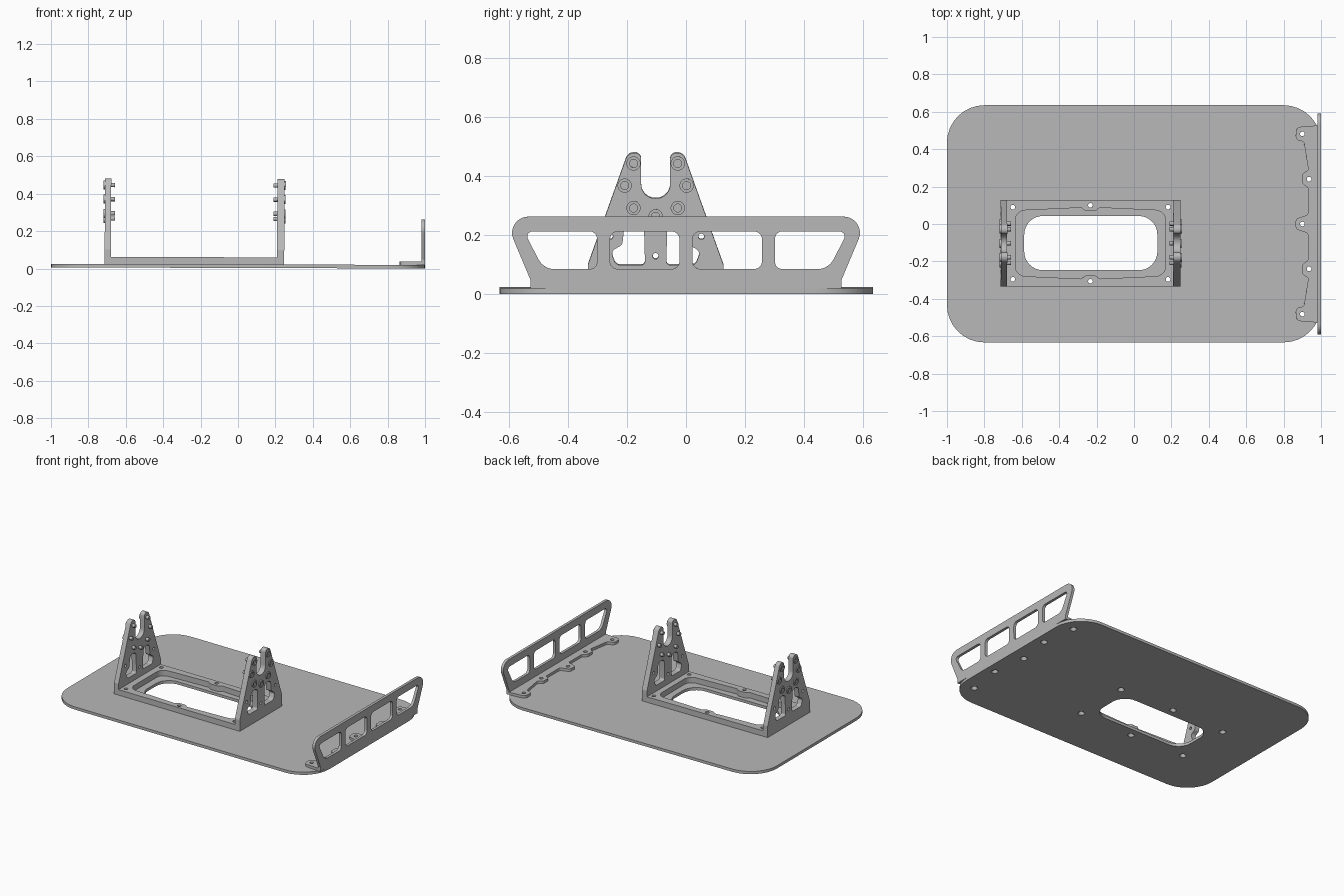
import bpy, bmesh, math
from mathutils import Matrix, Vector

if "Cube" in bpy.data.objects:
    bpy.data.objects.remove(bpy.data.objects["Cube"], do_unlink=True)

grey = bpy.data.materials.new("Satin grey")
colour = (0.48, 0.48, 0.48, 1)
grey.diffuse_color = colour
grey.use_nodes = True
grey.node_tree.nodes["Principled BSDF"].inputs["Base Color"].default_value = colour

# The whole assembly leans very slightly, resting on its +x edge
LEAN = 0.003
TILT = Matrix.Translation((0, 0, LEAN)) @ Matrix.Rotation(LEAN, 4, 'Y')
# Sends profile (u, v, depth) to (y, z, x)
SIDEWAYS = Matrix(((0, 0, 1, 0), (1, 0, 0, 0), (0, 1, 0, 0), (0, 0, 0, 1)))


def rounded(corners, steps=8):
    """Closed outline from (x, y, radius) corners."""
    points = []
    for i, (x, y, r) in enumerate(corners):
        p = Vector((x, y))
        if r == 0:
            points.append(p)
            continue
        a = (Vector(corners[i - 1][:2]) - p).normalized()
        b = (Vector(corners[(i + 1) % len(corners)][:2]) - p).normalized()
        half = a.angle(b) / 2
        centre = p + (a + b).normalized() * r / math.sin(half)
        start = p + a * r / math.tan(half) - centre
        end = p + b * r / math.tan(half) - centre
        sweep = math.atan2(start.x * end.y - start.y * end.x, start.dot(end))
        for k in range(steps + 1):
            t = sweep * k / steps
            c, s = math.cos(t), math.sin(t)
            points.append(centre + Vector((c * start.x - s * start.y,
                                           s * start.x + c * start.y)))
    return points


def box(x0, x1, y0, y1, r):
    return rounded([(x0, y0, r), (x1, y0, r), (x1, y1, r), (x0, y1, r)])


def circle(x, y, r, n=32):
    return [Vector((x + r * math.cos(2 * math.pi * k / n),
                    y + r * math.sin(2 * math.pi * k / n))) for k in range(n)]


def mirrored(half, axis):
    """Half an outline plus its reflection across coordinate `axis` = 0."""
    flip = [(-x, y, r) if axis == 0 else (x, -y, r) for x, y, r in half]
    return half + flip[::-1]


def shift(points, dx, dy):
    return [p + Vector((dx, dy)) for p in points]


def extrude(name, loops, low, high, sideways=False, sinks=()):
    """Sheet with holes: fill the loops and extrude from low to high."""
    curve = bpy.data.curves.new(name + " profile", 'CURVE')
    curve.dimensions = '2D'
    curve.fill_mode = 'BOTH'
    curve.extrude = (high - low) / 2
    for loop in loops:
        spline = curve.splines.new('POLY')
        spline.points.add(len(loop) - 1)
        for point, p in zip(spline.points, loop):
            point.co = (p.x, p.y, 0, 1)
        spline.use_cyclic_u = True
    temp = bpy.data.objects.new(name + " temp", curve)
    mesh = bpy.data.meshes.new_from_object(temp)
    bpy.data.objects.remove(temp)
    bpy.data.curves.remove(curve)
    mesh.name = name
    bm = bmesh.new()
    bm.from_mesh(mesh)
    bmesh.ops.remove_doubles(bm, verts=bm.verts, dist=0.00005)
    # Countersinks: widen the lower rims of the screw holes
    for v in bm.verts:
        for x, y in sinks:
            d = v.co.xy - Vector((x, y))
            if v.co.z < 0 and d.length < 0.016:
                v.co.x, v.co.y = x + d.x * 1.8, y + d.y * 1.8
                break
    bmesh.ops.translate(bm, verts=bm.verts, vec=(0, 0, (low + high) / 2))
    bm.transform(TILT @ SIDEWAYS if sideways else TILT)
    bmesh.ops.recalc_face_normals(bm, faces=bm.faces)
    bm.to_mesh(mesh)
    bm.free()
    mesh.materials.clear()
    mesh.materials.append(grey)
    mesh.polygons.foreach_set("material_index", [0] * len(mesh.polygons))
    mesh.polygons.foreach_set("use_smooth", [True] * len(mesh.polygons))
    mesh.set_sharp_from_angle(angle=math.radians(30))
    obj = bpy.data.objects.new(name, mesh)
    bpy.context.collection.objects.link(obj)
    return obj


CX, CY = -0.233, -0.103      # cradle centre
BASE = 0.019                 # base plate thickness
HOLE = 0.0125

# Screw positions
frame_screws = [(CX + sx * 0.415, CY + sy * 0.193) for sx in (-1, 1) for sy in (-1, 1)]
frame_screws += [(CX, CY + sy * 0.203) for sy in (-1, 1)]
rail_screws = [(0.9, 0), (0.9, 0.482), (0.9, -0.482), (0.936, 0.24), (0.936, -0.24)]


def holes(spots, r=HOLE):
    return [circle(x, y, r, 20) for x, y in spots]


# Base plate with window and countersunk holes
screws = frame_screws + rail_screws
extrude("base_plate",
        [box(-1, 1, -0.633, 0.635, 0.2), box(-0.587, 0.125, -0.247, 0.043, 0.1)]
        + holes(screws), 0, BASE, sinks=screws)

# Cradle frame, opening bulges inward around the middle screws
quarter = [(0.402, 0.174, 0.055), (0.05, 0.19, 0.015), (0.025, 0.172, 0.015)]
top_edge = quarter + [(-x, y, r) for x, y, r in quarter[::-1]]
opening = shift(rounded(mirrored(top_edge, 1)), CX, CY)
extrude("cradle_frame",
        [box(-0.679, 0.209, CY - 0.23, CY + 0.23, 0), opening] + holes(frame_screws),
        BASE, 0.057)

# Cradle uprights: forked tapering sides with lightening holes
fork = [(0.23, BASE, 0), (0.23, 0.097, 0.02), (0.094, 0.477, 0.03),
        (0.049, 0.477, 0.022), (0.049, 0.322, 0.048)]
kidney = [(0.036, 0.097, 0.012), (0.135, 0.097, 0.02), (0.152, 0.143, 0.02),
          (0.113, 0.165, 0.02), (0.104, 0.245, 0.025), (0.04, 0.245, 0.025)]
upright = [rounded(mirrored(fork, 0)), rounded(kidney),
           rounded([(-x, y, r) for x, y, r in kidney])]
upright += holes([(0.155, 0.193), (-0.155, 0.193), (0, 0.127)], 0.01)
upright = [shift(loop, CY, 0) for loop in upright]
bosses = [(s * y, z) for s in (-1, 1) for y, z in ((0.075, 0.441), (0.105, 0.366), (0.075, 0.29))]
bosses.append((0, 0.262))

for side, inner, outer in (("right", -0.679, -0.713), ("left", 0.209, 0.247)):
    out = 1 if outer > inner else -1
    extrude(side + "_upright", upright, min(inner, outer), max(inner, outer), True)
    for n, (y, z) in enumerate(bosses, 1):
        y += CY
        cap = sorted((outer, outer + out * 0.007))
        pin = sorted((outer + out * 0.002, inner - out * 0.021))
        extrude(f"{side}_boss_{n}", [circle(y, z, 0.024), circle(y, z, 0.0135)], *cap, True)
        extrude(f"{side}_pin_{n}", [circle(y, z, 0.0115, 24)], *pin, True)

# End rail: upright panel with four windows
panel = [(0.527, BASE, 0), (0.527, 0.047, 0.02), (0.622, 0.235, 0.03),
         (0.592, 0.263, 0.03)]
panel = [(0.527, BASE, 0), (0.527, 0.047, 0.02), (0.618, 0.263, 0.055)]
slanted = [(0.302, 0.085, 0.025), (0.483, 0.085, 0.06), (0.55, 0.213, 0.018), (0.302, 0.213, 0.025)]
windows = [rounded(slanted), rounded([(-x, y, r) for x, y, r in slanted]),
           box(0.022, 0.258, 0.085, 0.213, 0.028), box(-0.258, -0.022, 0.085, 0.213, 0.028)]
extrude("rail_panel", [rounded(mirrored(panel, 0))] + windows, 0.981, 1.0, True)

# End rail foot: scalloped flange around its screws
foot = [(0.981, 0.527, 0), (0.866, 0.518, 0.03), (0.864, 0.45, 0.025), (0.908, 0.44, 0.015),
        (0.932, 0.29, 0.015), (0.9, 0.268, 0.02), (0.9, 0.215, 0.02), (0.93, 0.195, 0.015),
        (0.93, 0.05, 0.015), (0.864, 0.027, 0.022)]
extrude("rail_foot", [rounded(mirrored(foot, 1))] + holes(rail_screws), BASE, 0.037)
